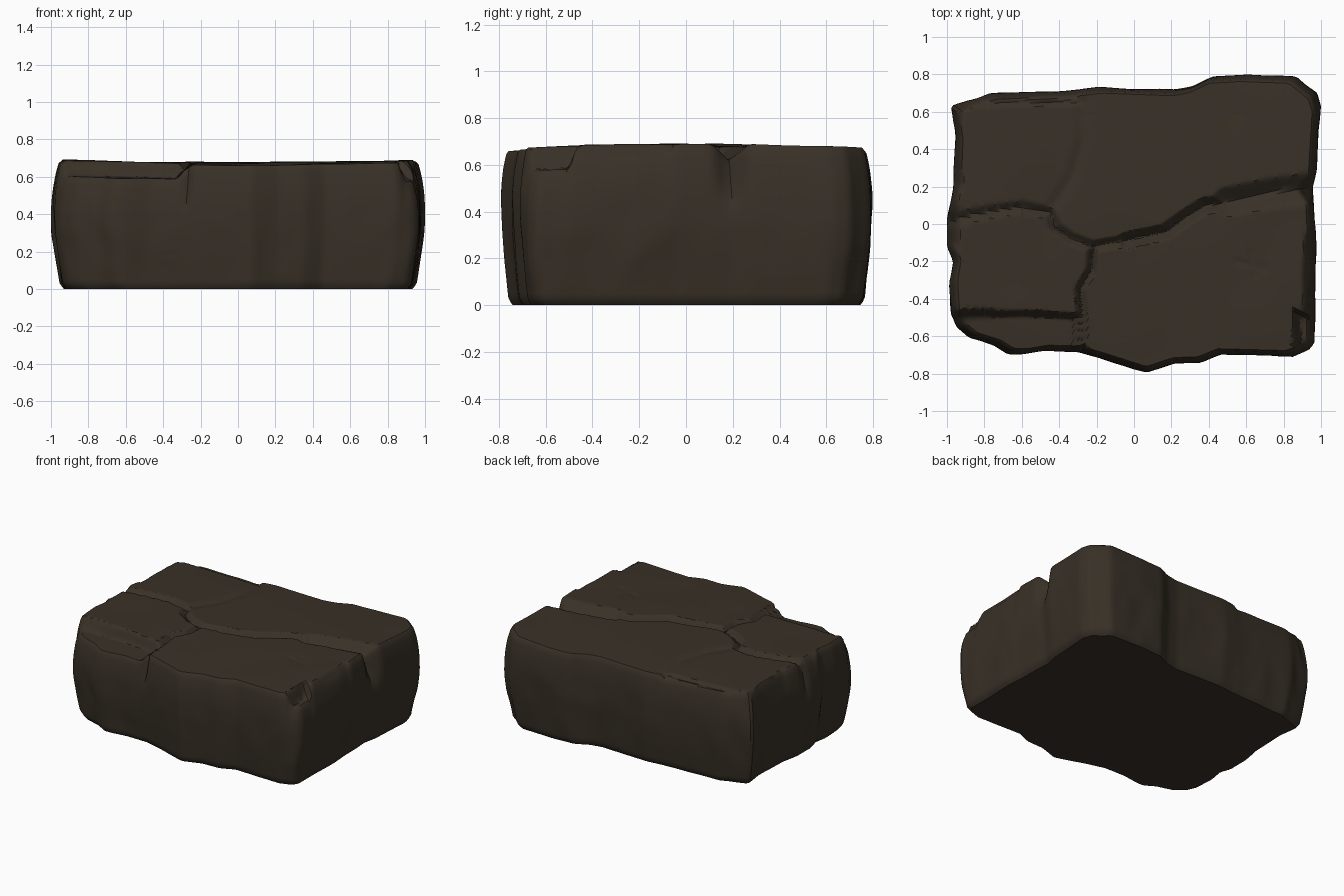
import bpy, bmesh, math
from mathutils import Vector, noise

default = bpy.data.objects.get("Cube")
if default:
    bpy.data.objects.remove(default)

stone = bpy.data.materials.new("dark_brown_stone")
stone.use_nodes = True
stone.diffuse_color = (.040, .030, .020, 1)
bsdf = stone.node_tree.nodes["Principled BSDF"]
bsdf.inputs["Base Color"].default_value = stone.diffuse_color
bsdf.inputs["Roughness"].default_value = .9

# Plan outline of the block, counter-clockwise from the left side
OUTLINE = [(.97, 0), (.96, .2), (.98, .3), (1, .63), (.98, .7), (.87, .79), (.6, .8),
           (.42, .79), (.32, .74), (.22, .72), (-.18, .735), (-.3, .72), (-.78, .7),
           (-.9, .66), (-.98, .63), (-.96, .48), (-.97, .2), (-1, .03), (-1, -.12),
           (-.97, -.2), (-.99, -.32), (-.98, -.48), (-.95, -.55), (-.88, -.61),
           (-.75, -.65), (-.67, -.7), (-.6, -.7), (-.48, -.68), (-.3, -.685),
           (-.18, -.72), (.07, -.8), (.22, -.75), (.36, -.745), (.47, -.7),
           (.85, -.71), (.94, -.68), (.97, -.64), (.97, -.45), (.98, -.2)]

# Joints between the paving stones: path, half width, depth
CRACKS = [
    ([(-1, .02), (-.75, .07), (-.6, .09), (-.45, .06), (-.42, -.02), (-.33, -.08),
      (-.22, -.12), (-.05, -.09), (.17, -.04)], .035, .035),
    ([(-.05, -.09), (.17, -.04), (.28, .04), (.38, .1), (.6, .12)], .045, .06),
    ([(.5, .12), (.75, .17), (1, .2)], .08, .07),
    ([(-.22, -.12), (-.23, -.25), (-.29, -.35), (-.28, -.47), (-.28, -.8)], .03, .045),
    ([(-.28, .65), (-.27, .45), (-.33, .25), (-.43, .1)], .05, .012),
    ([(-.95, .64), (-.6, .65), (-.28, .65)], .02, .02),
    ([(.55, -.2), (.7, -.24)], .025, .006),
    ([(.62, -.15), (.65, -.28)], .025, .006),
]

# Worn ledges: centre, half size, drop
LEDGES = [((-.64, -.66), (.36, .19), .08), ((-.95, -.6), (.2, .14), .07),
          ((-.64, .76), (.36, .11), .035), ((-1, .4), (.09, .22), .045),
          ((1, -.3), (.1, .26), .05), ((.98, -.62), (.13, .16), .1),
          ((-1, -.02), (.07, .12), .05)]


def smooth(t):
    t = max(0, min(1, t))
    return t * t * (3 - 2 * t)


def path_distance(p, path):
    best = 9
    for a, b in zip(path, path[1:]):
        a, d = Vector(a), Vector(b) - Vector(a)
        t = max(0, min(1, (p - a).dot(d) / d.length_squared))
        best = min(best, (p - a - d * t).length)
    return best


def crack_depth(p):
    return max(depth * max(0, 1 - path_distance(p, path) / width)
               for path, width, depth in CRACKS)


def top_height(p):
    wobble = noise.noise(Vector((p.x * 3, p.y * 3, 5)))
    z = .678 + .014 * p.x ** 2 - .03 * p.y ** 2 + .006 * wobble
    drop = 0
    for (cx, cy), (hx, hy), depth in LEDGES:
        inside = min(hx - abs(p.x - cx), hy - abs(p.y - cy)) + .02 * wobble
        drop = max(drop, depth * smooth(inside / .045))
    return z - drop - crack_depth(p)


def resample(points, count):
    pts = [Vector(p) for p in points]
    pts.append(pts[0])
    total = sum((b - a).length for a, b in zip(pts, pts[1:]))
    out, travelled = [], 0
    for a, b in zip(pts, pts[1:]):
        seg = (b - a).length
        while len(out) < count and len(out) * total / count < travelled + seg:
            out.append(a.lerp(b, (len(out) * total / count - travelled) / seg))
        travelled += seg
    return out


def side_scale(f):
    """Rounded foot, widest above the middle, drawn in at the top."""
    foot = .05 * max(0, 1 - f / .55) ** 1.5
    base = .018 * max(0, 1 - f / .04)
    crown = .035 * max(0, (f - .65) / .35) ** 2
    return 1 - foot - base - crown


COUNT, SIDE_RINGS, TOP_RINGS = 260, 24, 75
rim = resample(OUTLINE, COUNT)
bm = bmesh.new()
rings = []

# Weathered side walls with long upright facets and joint notches
for i in range(SIDE_RINGS + 1):
    f = (i / SIDE_RINGS) ** 1.2
    ring = []
    for p in rim:
        facet = noise.noise(Vector((p.x * 3.5, p.y * 3.5, f * 1.2)))
        fine = noise.noise(Vector((p.x * 9, p.y * 9, f * 3)))
        dent = (.022 * abs(facet) + .008 * fine) * math.sin(math.pi * min(1, f + .1))
        dent += crack_depth(p) * .7 * smooth((f - .6) / .3)
        q = p * (side_scale(f) - max(0, dent))
        ring.append(bm.verts.new((q.x, q.y, f * (top_height(q) - .012))))
    rings.append(ring)

# Worn top surface, closing in towards the middle
edge = [v.co.xy for v in rings[-1]]
for i in range(1, TOP_RINGS):
    s = 1 - i / TOP_RINGS
    ring = []
    for p in edge:
        q = p * s
        ring.append(bm.verts.new((q.x, q.y, top_height(q))))
    rings.append(ring)

for low, high in zip(rings, rings[1:]):
    for j in range(COUNT):
        k = (j + 1) % COUNT
        bm.faces.new((low[j], low[k], high[k], high[j]))
centre = bm.verts.new((0, 0, top_height(Vector((0, 0)))))
for j in range(COUNT):
    bm.faces.new((rings[-1][j], rings[-1][(j + 1) % COUNT], centre))
bm.faces.new(rings[0][::-1])
bmesh.ops.recalc_face_normals(bm, faces=bm.faces[:])

mesh = bpy.data.meshes.new("stone_block")
bm.to_mesh(mesh)
bm.free()
mesh.materials.append(stone)
block = bpy.data.objects.new("stone_block", mesh)
bpy.context.collection.objects.link(block)
bpy.ops.object.select_all(action='DESELECT')
block.select_set(True)
bpy.context.view_layer.objects.active = block
bpy.ops.object.shade_smooth_by_angle(angle=math.radians(35))
